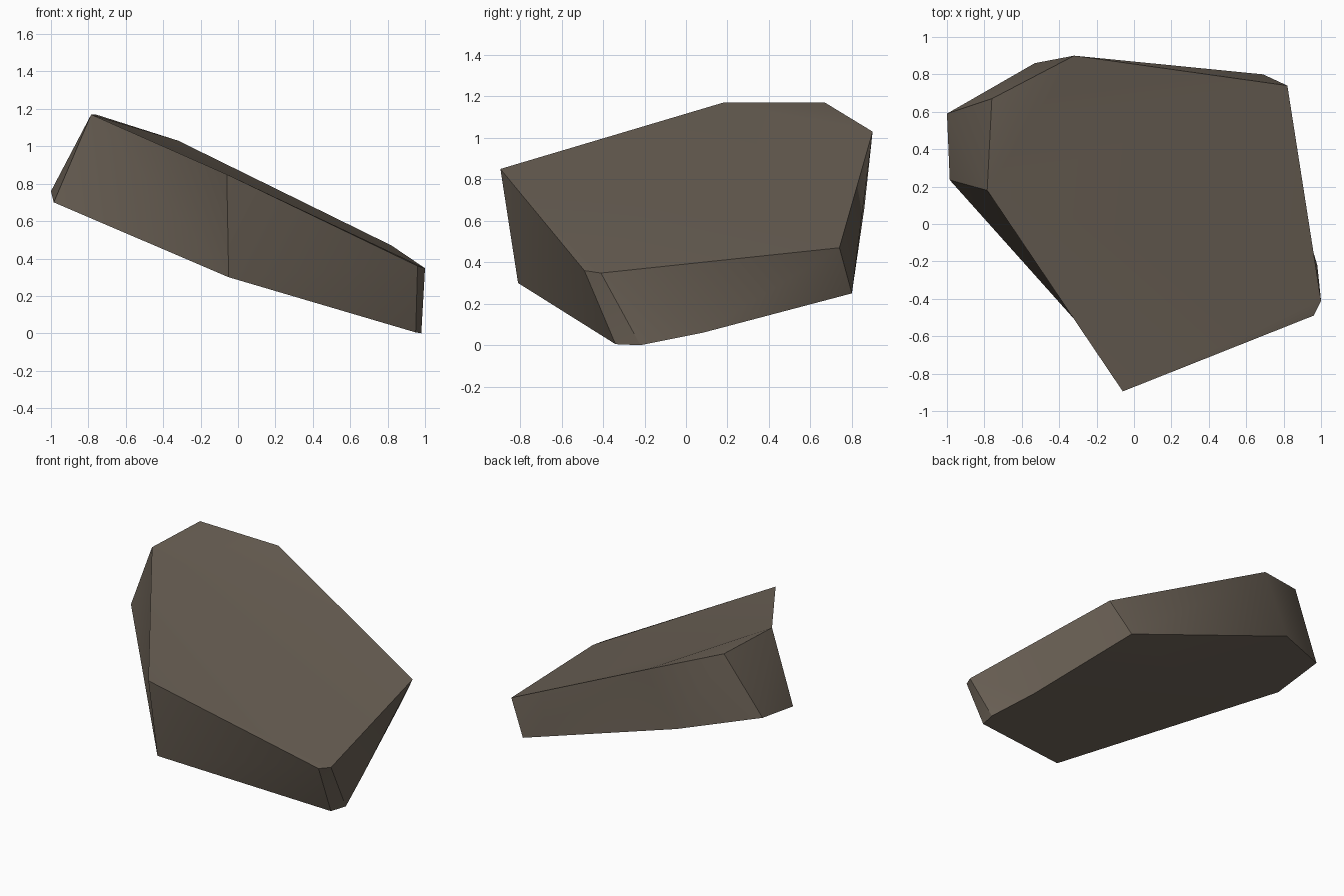
import bpy, bmesh, math

if "Cube" in bpy.data.objects:
    bpy.data.objects.remove(bpy.data.objects["Cube"])

# Outlines of the tilted slab, counter-clockwise seen from above
top_pts = [(-.06, -.895, .85), (.96, -.49, .36), (1, -.41, .348), (.82, .74, .47),
           (-.32, .90, 1.03), (-.76, .67, 1.17), (-.785, .18, 1.17)]
base_pts = [(-.05, -.81, .30), (.95, -.34, .005), (.98, -.22, 0), (.89, .08, .06),
            (.69, .80, .25), (-.53, .86, .66), (-1, .59, .76), (-.985, .235, .70),
            (-.61, .07, .57)]
# Base corner standing below each top corner
below = [0, 1, 2, 4, 5, 6, 7]

bm = bmesh.new()
top = [bm.verts.new(p) for p in top_pts]
base = [bm.verts.new(p) for p in base_pts]

# Top: main plane plus the slightly bent corner
bm.faces.new(top[:5] + top[6:])
bm.faces.new(top[4:])
# Underside
bm.faces.new(base[::-1])
# Side walls, taking in any extra base corners between two top corners
n = len(base)
for i in range(len(top)):
    j = (i + 1) % len(top)
    start, end = below[i], below[j] or n
    foot = [base[k % n] for k in range(start, end + 1)]
    bm.faces.new([top[j], top[i]] + foot)

bmesh.ops.triangulate(bm, faces=bm.faces[:])
bmesh.ops.recalc_face_normals(bm, faces=bm.faces[:])
mesh = bpy.data.meshes.new("rock_slab")
bm.to_mesh(mesh)
bm.free()

stone = bpy.data.materials.new("brown_grey_stone")
stone.diffuse_color = (.15, .122, .094, 1)
stone.use_nodes = True
stone.node_tree.nodes["Principled BSDF"].inputs["Base Color"].default_value = stone.diffuse_color
mesh.materials.append(stone)

slab = bpy.data.objects.new("rock_slab", mesh)
bpy.context.collection.objects.link(slab)
bpy.context.view_layer.objects.active = slab
slab.select_set(True)
bpy.ops.object.shade_smooth_by_angle(angle=math.radians(30))
